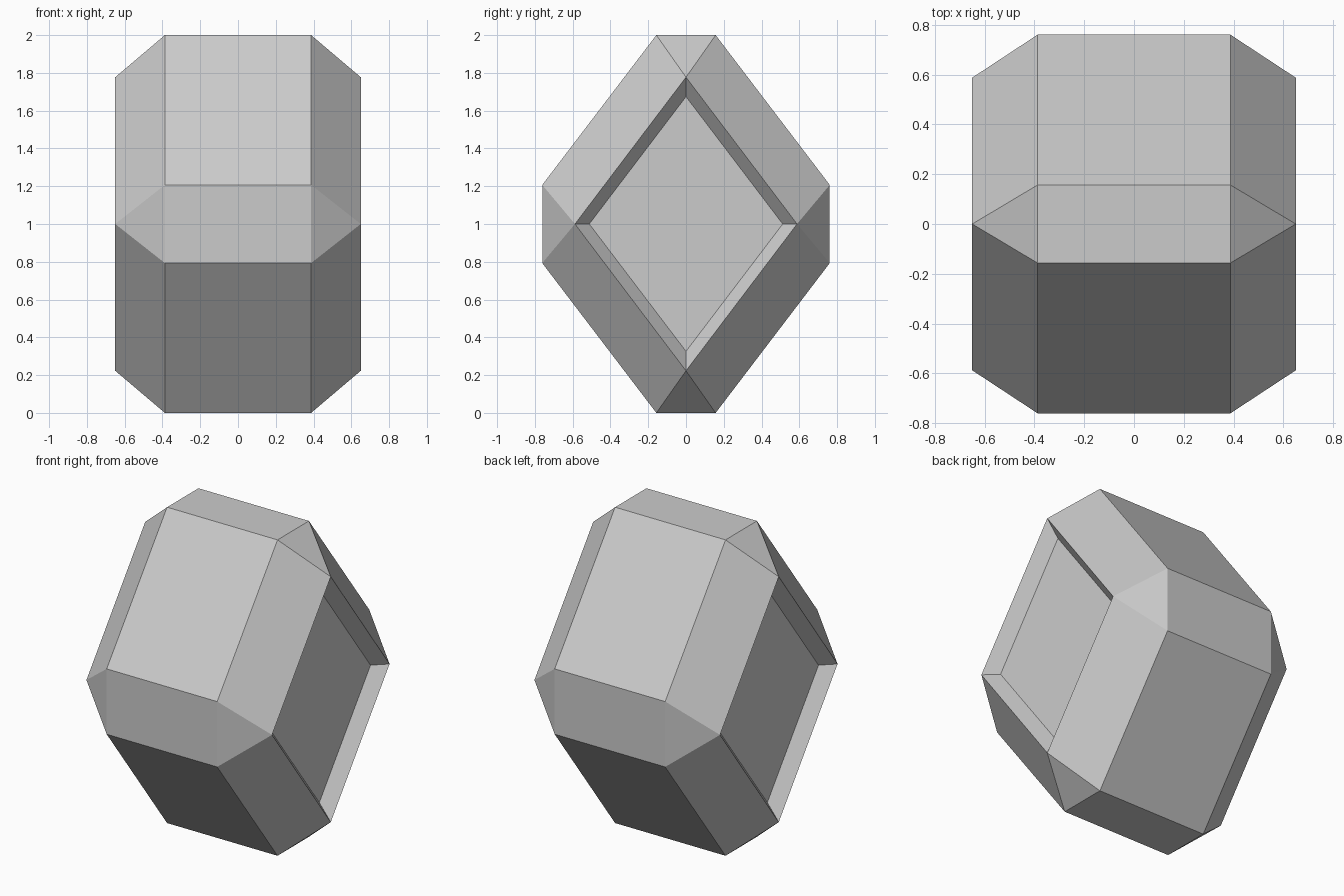
import bpy
import bmesh

if "Cube" in bpy.data.objects:
    bpy.data.objects.remove(bpy.data.objects["Cube"])

bm = bmesh.new()


def ring(x, pts):
    return [bm.verts.new((x, y, 1 + z)) for y, z in pts]


def octagon(x):
    # rhombus with blunted corners, two points per corner
    a, b, c = 0.157, 0.761, 0.207
    return ring(x, [(-a, 1), (a, 1), (b, c), (b, -c),
                    (a, -1), (-a, -1), (-b, -c), (-b, c)])


def rhombus(x, w, h):
    return ring(x, [(0, h), (w, 0), (0, -h), (-w, 0)])


# Central band
bands = {s: octagon(s * 0.387) for s in (-1, 1)}
for i in range(8):
    j = (i + 1) % 8
    bm.faces.new((bands[-1][i], bands[-1][j], bands[1][j], bands[1][i]))

# Bevelled ends with a shallow recessed panel
for s, band in bands.items():
    rim = rhombus(s * 0.65, 0.588, 0.777)
    panel = rhombus(s * 0.57, 0.512, 0.674)
    for k in range(4):
        n = (k + 1) % 4
        bm.faces.new((band[2 * k], band[2 * k + 1], rim[k]))
        bm.faces.new((band[2 * k + 1], band[2 * n], rim[n], rim[k]))
        bm.faces.new((rim[k], rim[n], panel[n], panel[k]))
    bm.faces.new(panel)

bmesh.ops.recalc_face_normals(bm, faces=bm.faces[:])
mesh = bpy.data.meshes.new("faceted_block")
bm.to_mesh(mesh)
bm.free()
block = bpy.data.objects.new("faceted_block", mesh)
bpy.context.collection.objects.link(block)
